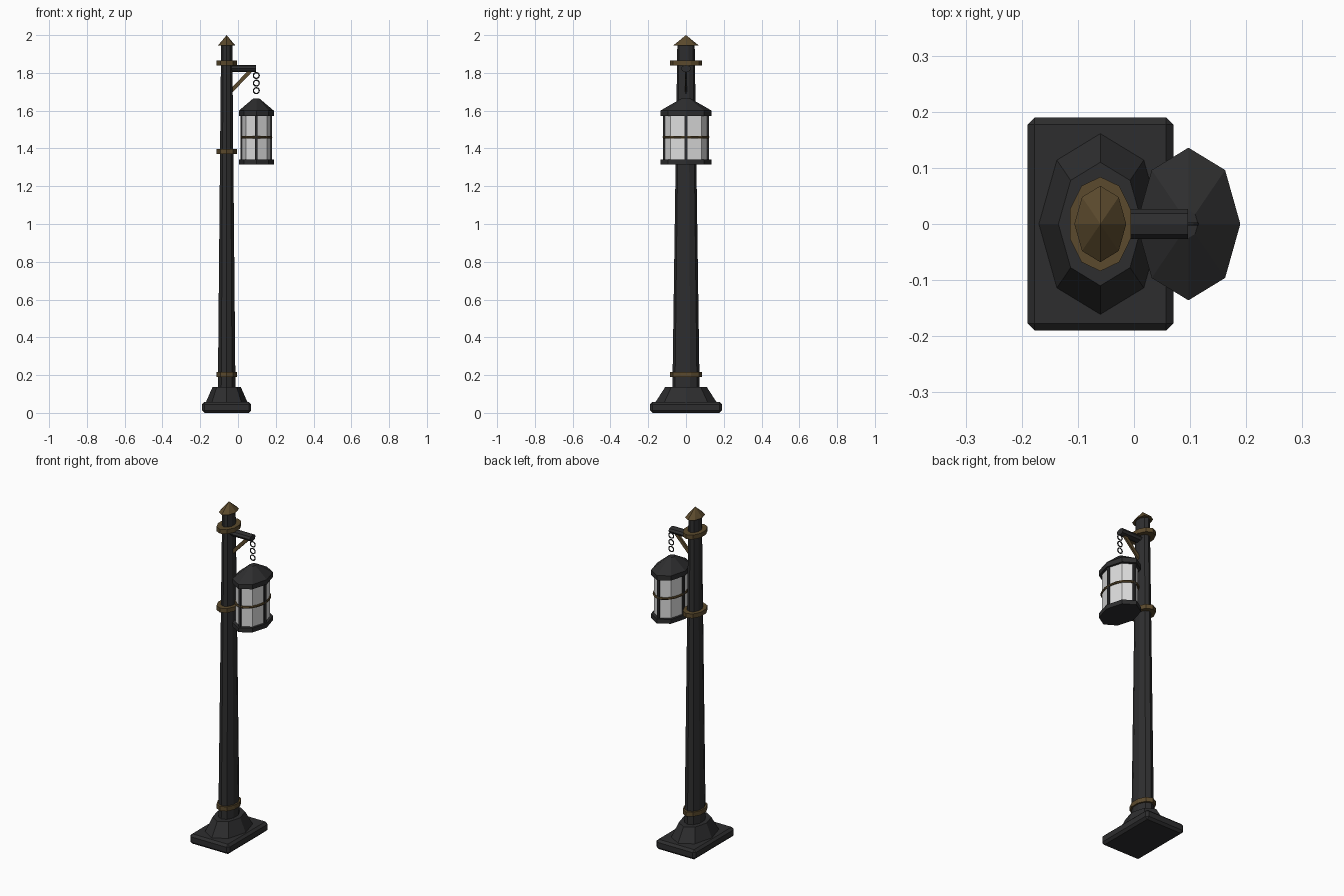
import bpy, math
from mathutils import Vector

if "Cube" in bpy.data.objects:
    bpy.data.objects.remove(bpy.data.objects["Cube"])

SX = 0.68            # everything is narrower in x than in y
POST, LAMP = -0.06, 0.097


def mat(name, col):
    m = bpy.data.materials.new(name)
    m.diffuse_color = (*col, 1)
    m.use_nodes = True
    m.node_tree.nodes["Principled BSDF"].inputs["Base Color"].default_value = m.diffuse_color
    return m


IRON = mat("dark_iron", (0.027, 0.027, 0.028))
BRONZE = mat("bronze", (0.105, 0.068, 0.026))
GLASS = mat("pale_glass", (0.72, 0.72, 0.72))


def finish(name, m, scale=(1, 1, 1)):
    o = bpy.context.object
    o.name = name
    o.scale = scale
    o.data.materials.append(m)
    return o


def prism(name, m, x, z0, z1, r0, r1=None, n=8):
    """Upright tapered prism with a corner on the y axis, squashed in x."""
    bpy.ops.mesh.primitive_cone_add(vertices=n, radius1=r0, radius2=r0 if r1 is None else r1,
                                    depth=z1 - z0, location=(x, 0, (z0 + z1) / 2))
    return finish(name, m, (SX, 1, 1))


def box(name, m, loc, size, bevel=0):
    bpy.ops.mesh.primitive_cube_add(size=1, location=loc)
    o = finish(name, m, size)
    if bevel:
        bpy.ops.object.transform_apply(location=False, rotation=False, scale=True)
        b = o.modifiers.new("bevel", 'BEVEL')
        b.width, b.segments = bevel, 1
    return o


# Base and post
box("base_slab", IRON, (POST, 0, 0.029), (0.26, 0.38, 0.058), 0.013)
prism("foot", IRON, POST, 0.055, 0.137, 0.163, 0.11)
prism("post", IRON, POST, 0.13, 1.95, 0.072, 0.046, n=10)
for i, z in enumerate((0.203, 1.383, 1.852)):
    prism(f"collar_{i}", BRONZE, POST, z - 0.013, z + 0.013, 0.084, n=10)
prism("post_cap", BRONZE, POST, 1.945, 2.0, 0.068, 0)

# Bracket arm and diagonal brace
bpy.ops.mesh.primitive_cylinder_add(vertices=8, radius=0.5, depth=0.145,
                                    location=(0.024, 0, 1.823), rotation=(0, math.pi / 2, 0))
finish("bracket_arm", IRON, (0.037, 0.054, 1))
a, b = Vector((-0.04, 0, 1.70)), Vector((0.065, 0, 1.81))
brace = box("bracket_brace", BRONZE, (a + b) / 2, (0.012, 0.02, (b - a).length))
brace.rotation_euler = (b - a).to_track_quat('Z', 'Y').to_euler()

# Chain
for i in range(3):
    bpy.ops.mesh.primitive_torus_add(major_segments=12, minor_segments=6, major_radius=0.0155,
                                     minor_radius=0.0035, location=(LAMP, 0, 1.786 - 0.04 * i),
                                     rotation=(math.pi / 2, 0, 0))
    finish(f"chain_link_{i}", IRON)

# Lantern
prism("lantern_roof", IRON, LAMP, 1.60, 1.664, 0.136, 0.025)
prism("lantern_rim", IRON, LAMP, 1.572, 1.60, 0.136)
prism("lantern_glass", GLASS, LAMP, 1.335, 1.575, 0.116)
prism("lantern_floor", IRON, LAMP, 1.315, 1.341, 0.136)
for i in range(4):
    t = i * math.pi / 2
    box(f"lantern_bar_{i}", IRON, (LAMP + 0.114 * SX * math.cos(t), 0.114 * math.sin(t), 1.457),
        (0.018 * SX, 0.018, 0.236))
bpy.ops.mesh.primitive_torus_add(major_segments=24, minor_segments=6, major_radius=0.118,
                                 minor_radius=0.007, location=(LAMP, 0, 1.46))
finish("lantern_ring", BRONZE, (SX, 1, 1))
